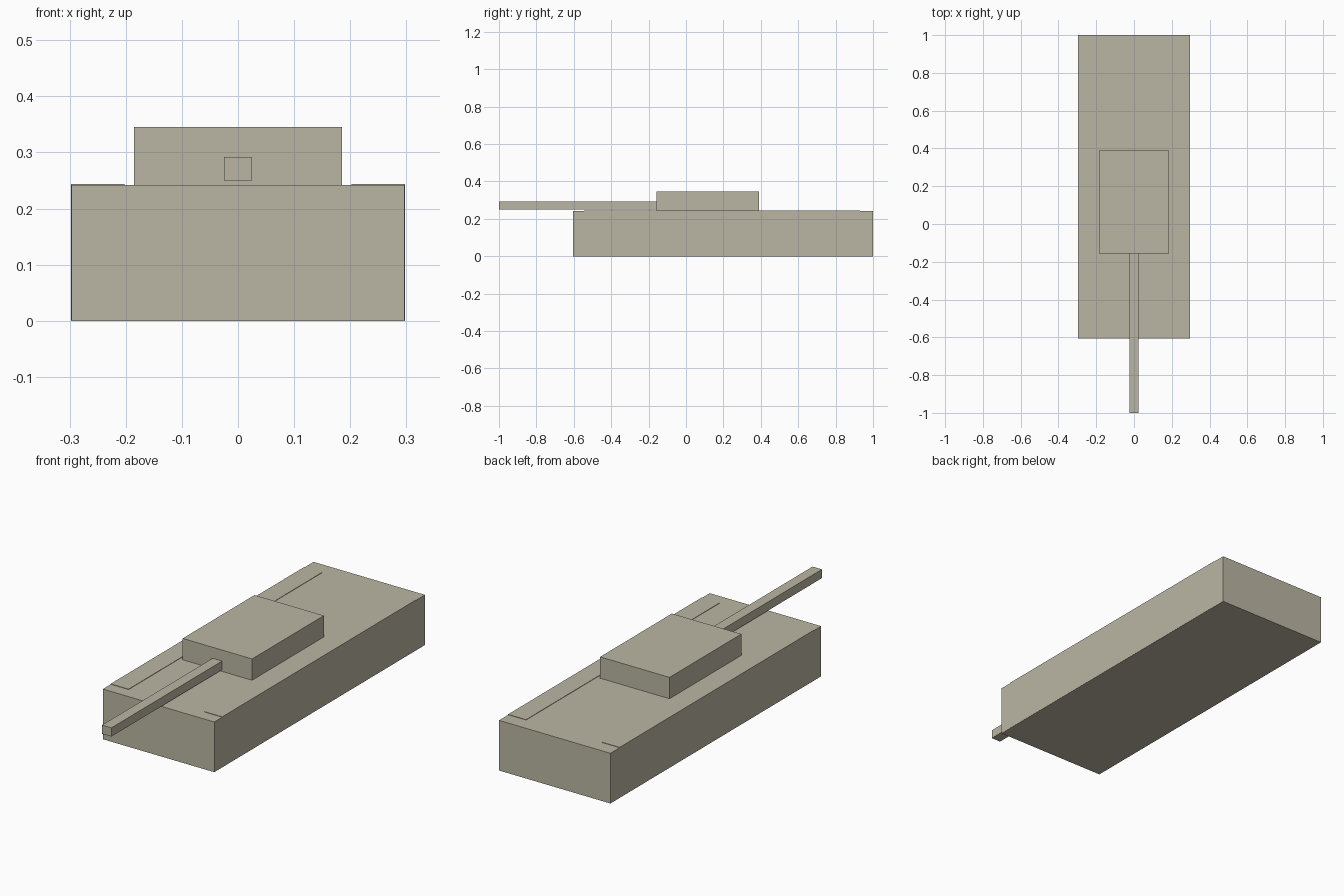
import bpy

if "Cube" in bpy.data.objects:
    bpy.data.objects.remove(bpy.data.objects["Cube"])

# Khaki paint
paint = bpy.data.materials.new("khaki")
paint.diffuse_color = (0.50, 0.47, 0.37, 1)
paint.use_nodes = True
paint.node_tree.nodes["Principled BSDF"].inputs["Base Color"].default_value = paint.diffuse_color


def box(name, x, y, z):
    """Painted box from (min, max) ranges on each axis."""
    ranges = (x, y, z)
    bpy.ops.mesh.primitive_cube_add(size=1)
    ob = bpy.context.object
    ob.name = name
    ob.location = [(a + b) / 2 for a, b in ranges]
    ob.scale = [b - a for a, b in ranges]
    bpy.ops.object.transform_apply(location=True, rotation=False, scale=True)
    ob.data.materials.append(paint)
    return ob


# Main body
box("hull", (-0.297, 0.297), (-0.605, 1.0), (0.0, 0.242))

# Track blocks, standing just proud of the hull, mirrored across x
tracks = box("tracks", (0.202, 0.2975), (-0.545, 0.93), (0.0005, 0.2442))
tracks.modifiers.new("Mirror", 'MIRROR').use_axis[0] = True

# Turret and gun
box("turret", (-0.185, 0.185), (-0.157, 0.39), (0.242, 0.345))
box("gun_barrel", (-0.025, 0.025), (-1.0, -0.15), (0.25, 0.292))
